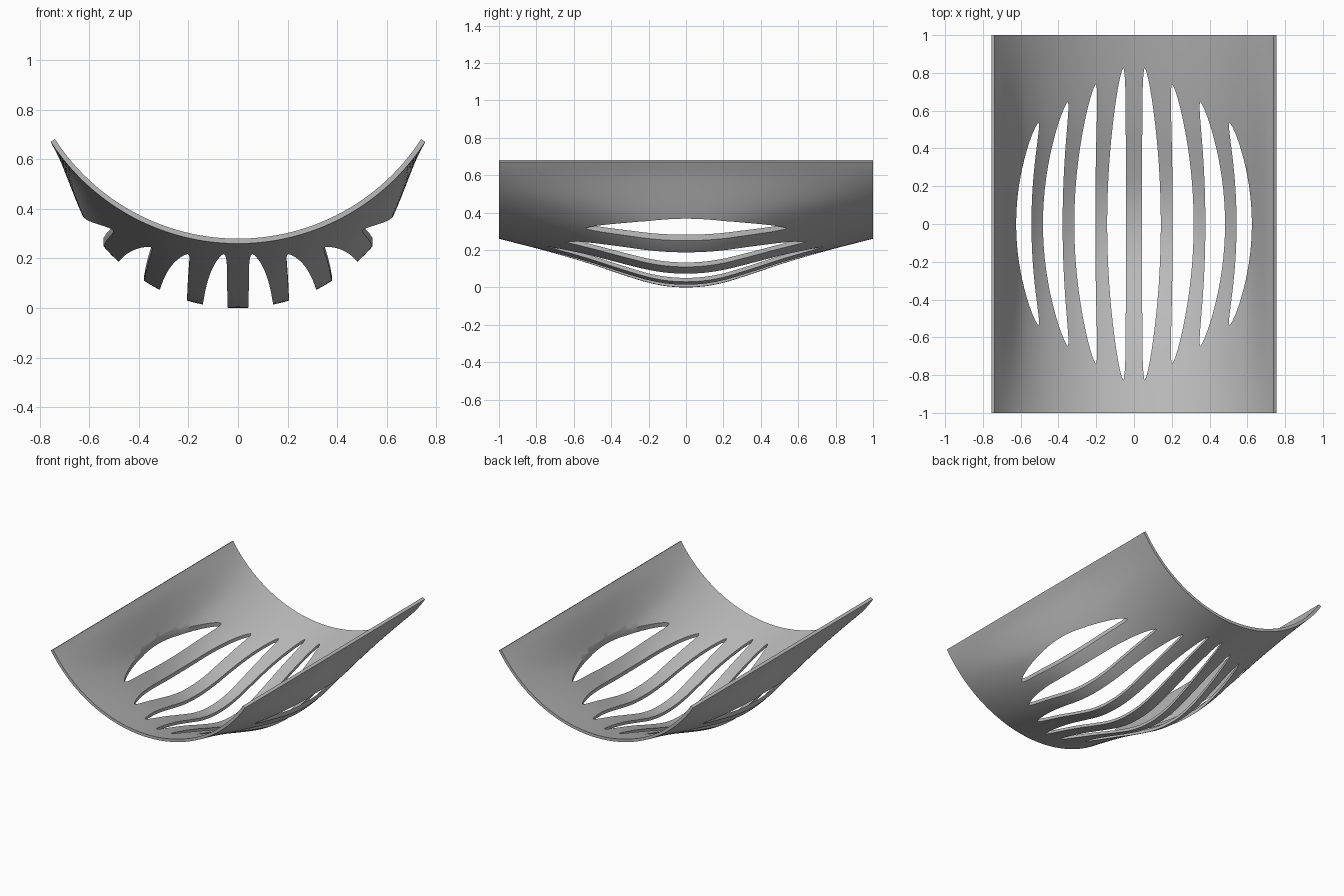
import bpy, bmesh, math

cube = bpy.data.objects.get("Cube")
if cube:
    bpy.data.objects.remove(cube, do_unlink=True)

HALF_W, WALL = 0.755, 0.02
COLS, ROWS = 72, 64


def smooth_curve(points, x):
    """Cubic interpolation through a few (x, value) points."""
    i = 0
    while i < len(points) - 2 and x > points[i + 1][0]:
        i += 1

    def slope(k):
        a, b = points[max(k - 1, 0)], points[min(k + 1, len(points) - 1)]
        return 0 if k == 0 else (b[1] - a[1]) / (b[0] - a[0])

    (x0, v0), (x1, v1) = points[i], points[i + 1]
    h = x1 - x0
    t = (x - x0) / h
    return ((2 * t**3 - 3 * t**2 + 1) * v0 + (t**3 - 2 * t**2 + t) * h * slope(i)
            + (3 * t**2 - 2 * t**3) * v1 + (t**3 - t**2) * h * slope(i + 1))


# Depth of the belly across the width, and height of its keel along the length
BELLY = [(0, 0.26), (0.2, 0.254), (0.32, 0.243), (0.48, 0.213), (0.55, 0.189),
         (0.62, 0.148), (0.69, 0.054), (0.72, 0.018), (HALF_W, 0)]
KEEL = [(0, 0), (0.1, 0.006), (0.2, 0.025), (0.3, 0.055), (0.4, 0.088),
        (0.5, 0.122), (0.6, 0.153), (0.73, 0.19), (0.85, 0.222), (1, 0.26)]


def shell_height(x, y):
    arc = 1.16 - math.sqrt(0.81 - x * x)
    bulge = 1 - smooth_curve(KEEL, abs(y)) / 0.26
    return arc - bulge * smooth_curve(BELLY, abs(x))


def make_object(name, bm):
    bmesh.ops.recalc_face_normals(bm, faces=bm.faces[:])
    mesh = bpy.data.meshes.new(name)
    bm.to_mesh(mesh)
    bm.free()
    obj = bpy.data.objects.new(name, mesh)
    bpy.context.collection.objects.link(obj)
    return obj


# Curved shell with a wall of even thickness
bm = bmesh.new()
outer, inner = [], []
for r in range(ROWS + 1):
    y = -1 + 2 * r / ROWS
    row = []
    for c in range(COLS + 1):
        x = HALF_W * math.sin(math.pi / 2 * (-1 + 2 * c / COLS) * 0.8) / math.sin(math.pi * 0.4)
        x = max(-HALF_W, min(HALF_W, x))
        row.append((x, shell_height(x, y)))
    outer.append([bm.verts.new((x, y, z)) for x, z in row])
    lining = []
    for c, (x, z) in enumerate(row):
        (xa, za), (xb, zb) = row[max(c - 1, 0)], row[min(c + 1, COLS)]
        if c in (0, COLS):          # keep the long rims straight
            nx, nz = -x / 0.9, math.sqrt(0.81 - x * x) / 0.9
        else:
            length = math.hypot(xb - xa, zb - za)
            nx, nz = (za - zb) / length, (xb - xa) / length
        lining.append(bm.verts.new((x + WALL * nx, y, z + WALL * nz)))
    inner.append(lining)

for r in range(ROWS):
    for c in range(COLS):
        for g in (outer, inner):
            bm.faces.new((g[r][c], g[r][c + 1], g[r + 1][c + 1], g[r + 1][c]))
    for c in (0, COLS):
        bm.faces.new((outer[r][c], outer[r + 1][c], inner[r + 1][c], inner[r][c]))
for r in (0, ROWS):
    for c in range(COLS):
        bm.faces.new((outer[r][c], outer[r][c + 1], inner[r][c + 1], inner[r][c]))
shell = make_object("slotted_shell", bm)

# Leaf-shaped slots: inner edge, outer edge, tip position, half length
SLOTS = [(0.043, 0.142, 0.057, 0.825), (0.205, 0.316, 0.202, 0.74),
         (0.378, 0.482, 0.351, 0.645), (0.543, 0.624, 0.506, 0.535)]
bm = bmesh.new()
STEPS = 32
for near, far, tip, half in SLOTS:
    for side in (-1, 1):
        left, right = [], []
        for i in range(STEPS + 1):
            s = math.sin(math.pi / 2 * (-1 + 2 * i / STEPS))
            middle = tip + ((near + far) / 2 - tip) * (1 - s * s)
            width = (far - near) / 2 * (1 - s * s) + 0.012 * math.sqrt(1 - s**8) * s * s
            if i not in (0, STEPS):
                left.append((side * (middle - width), s * half))
            right.append((side * (middle + width), s * half))
        loop = right + left[::-1]
        face = bm.faces.new([bm.verts.new((x, y, -0.2)) for x, y in loop])
        top = bmesh.ops.extrude_face_region(bm, geom=[face])
        for v in top["geom"]:
            if isinstance(v, bmesh.types.BMVert):
                v.co.z = 1
cutter = make_object("slot_cutter", bm)
cutter.hide_render = True

# Cut the slots and bake the result
cut = shell.modifiers.new("slots", "BOOLEAN")
cut.operation, cut.object, cut.solver = "DIFFERENCE", cutter, "EXACT"
bpy.context.view_layer.objects.active = shell
shell.select_set(True)
bpy.ops.object.modifier_apply(modifier=cut.name)
bpy.data.objects.remove(cutter, do_unlink=True)

# Plain grey finish
grey = bpy.data.materials.new("plain_grey")
grey.use_nodes = True
grey.diffuse_color = (0.5, 0.5, 0.5, 1)
grey.node_tree.nodes["Principled BSDF"].inputs["Base Color"].default_value = (0.5, 0.5, 0.5, 1)
shell.data.materials.clear()
shell.data.materials.append(grey)
bpy.ops.object.shade_smooth_by_angle(angle=math.radians(35))
